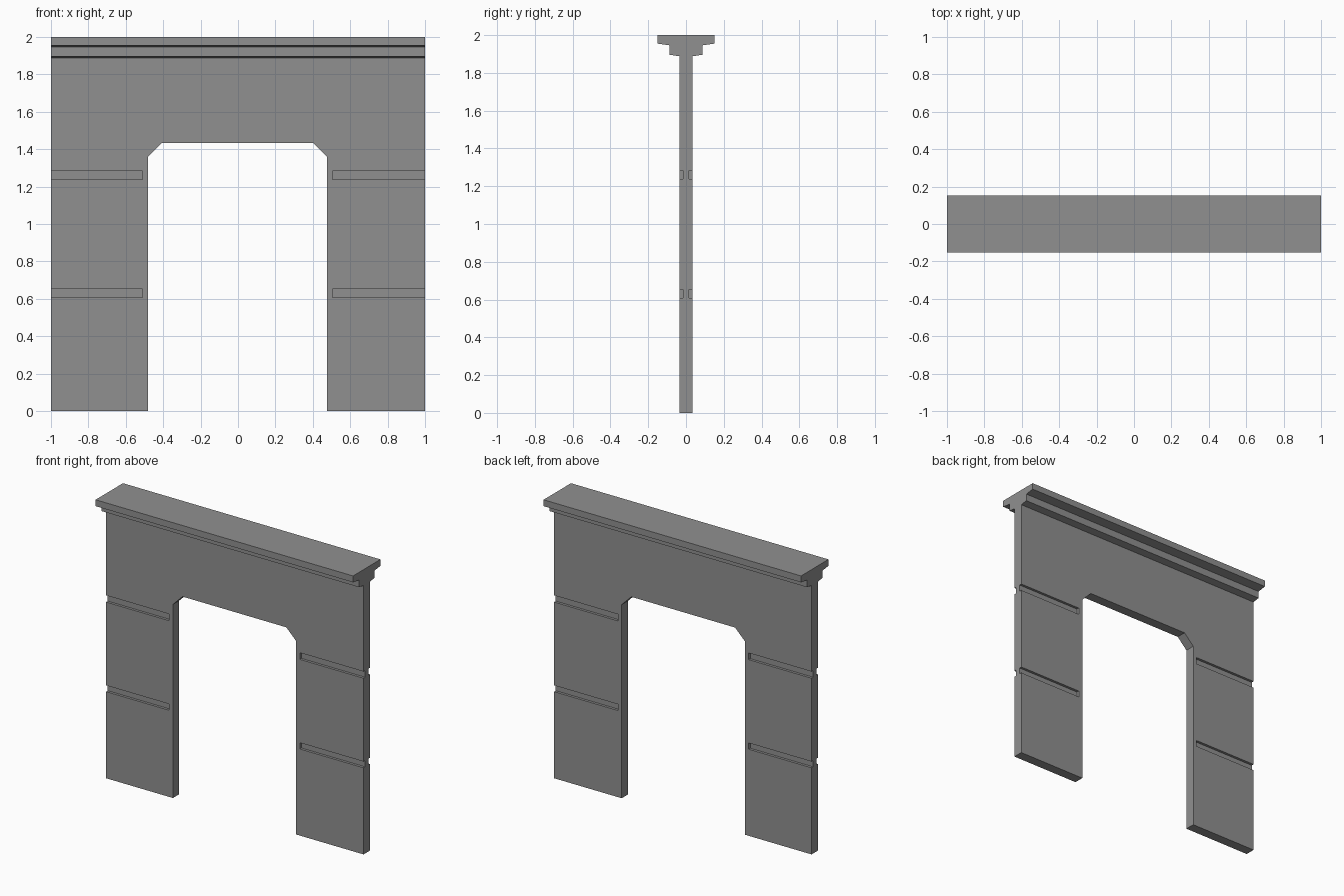
import bpy
import bmesh
from mathutils import Vector

cube = bpy.data.objects.get("Cube")
if cube:
    bpy.data.objects.remove(cube, do_unlink=True)

# Single plain stone colour
stone = bpy.data.materials.new("grey stone")
stone.use_nodes = True
grey = (0.28, 0.28, 0.28, 1)
stone.diffuse_color = grey
stone.node_tree.nodes["Principled BSDF"].inputs["Base Color"].default_value = grey


def extrude_profile(name, points, direction):
    """Fill a closed profile and extrude it along a direction."""
    bm = bmesh.new()
    face = bm.faces.new([bm.verts.new(p) for p in points])
    result = bmesh.ops.extrude_face_region(bm, geom=[face])
    verts = [g for g in result["geom"] if isinstance(g, bmesh.types.BMVert)]
    bmesh.ops.translate(bm, verts=verts, vec=Vector(direction))
    bmesh.ops.recalc_face_normals(bm, faces=bm.faces)
    mesh = bpy.data.meshes.new(name)
    bm.to_mesh(mesh)
    bm.free()
    mesh.materials.append(stone)
    obj = bpy.data.objects.new(name, mesh)
    bpy.context.collection.objects.link(obj)
    return obj


HALF = 0.035       # half the wall thickness
MID = -0.003       # centre of the doorway
DOOR = 0.478       # half the doorway width
CUT = 0.075        # size of the doorway's cut corners
HEAD = 1.434       # top of the doorway
WALL_TOP = 1.9

# Wall with a doorway that has cut upper corners
outline = [
    (-1, 0), (MID - DOOR, 0), (MID - DOOR, HEAD - CUT), (MID - DOOR + CUT, HEAD),
    (MID + DOOR - CUT, HEAD), (MID + DOOR, HEAD - CUT), (MID + DOOR, 0), (1, 0),
    (1, WALL_TOP), (-1, WALL_TOP),
]
wall = extrude_profile("wall", [(x, -HALF, z) for x, z in outline], (0, 2 * HALF, 0))

# Horizontal grooves on both faces of both piers, open at the outer ends
cutters = []
for bottom, top in ((0.608, 0.652), (1.237, 1.284)):
    for side in (-1, 1):
        inner = MID + side * (DOOR + 0.03)
        for face in (-1, 1):
            near, far = face * (HALF - 0.018), face * 0.1
            points = [(inner, near, bottom), (inner, far, bottom),
                      (inner, far, top), (inner, near, top)]
            cutter = extrude_profile("groove_cutter", points, (side * 0.6, 0, 0))
            cutter.hide_render = True
            cutters.append(cutter)
            cut = wall.modifiers.new("groove", 'BOOLEAN')
            cut.operation = 'DIFFERENCE'
            cut.solver = 'EXACT'
            cut.object = cutter

# Bake the grooves and drop the cutters
bpy.context.view_layer.update()
carved = bpy.data.meshes.new_from_object(
    wall.evaluated_get(bpy.context.evaluated_depsgraph_get()))
wall.modifiers.clear()
wall.data = carved
for cutter in cutters:
    bpy.data.objects.remove(cutter, do_unlink=True)

# Stepped cornice with slightly sloping undersides, mirrored front to back
half_profile = [(HALF, 1.888), (0.087, 1.896), (0.087, 1.946), (0.152, 1.955), (0.152, 2)]
profile = half_profile + [(-y, z) for y, z in reversed(half_profile)]
extrude_profile("cornice", [(-1, y, z) for y, z in profile], (2, 0, 0))
